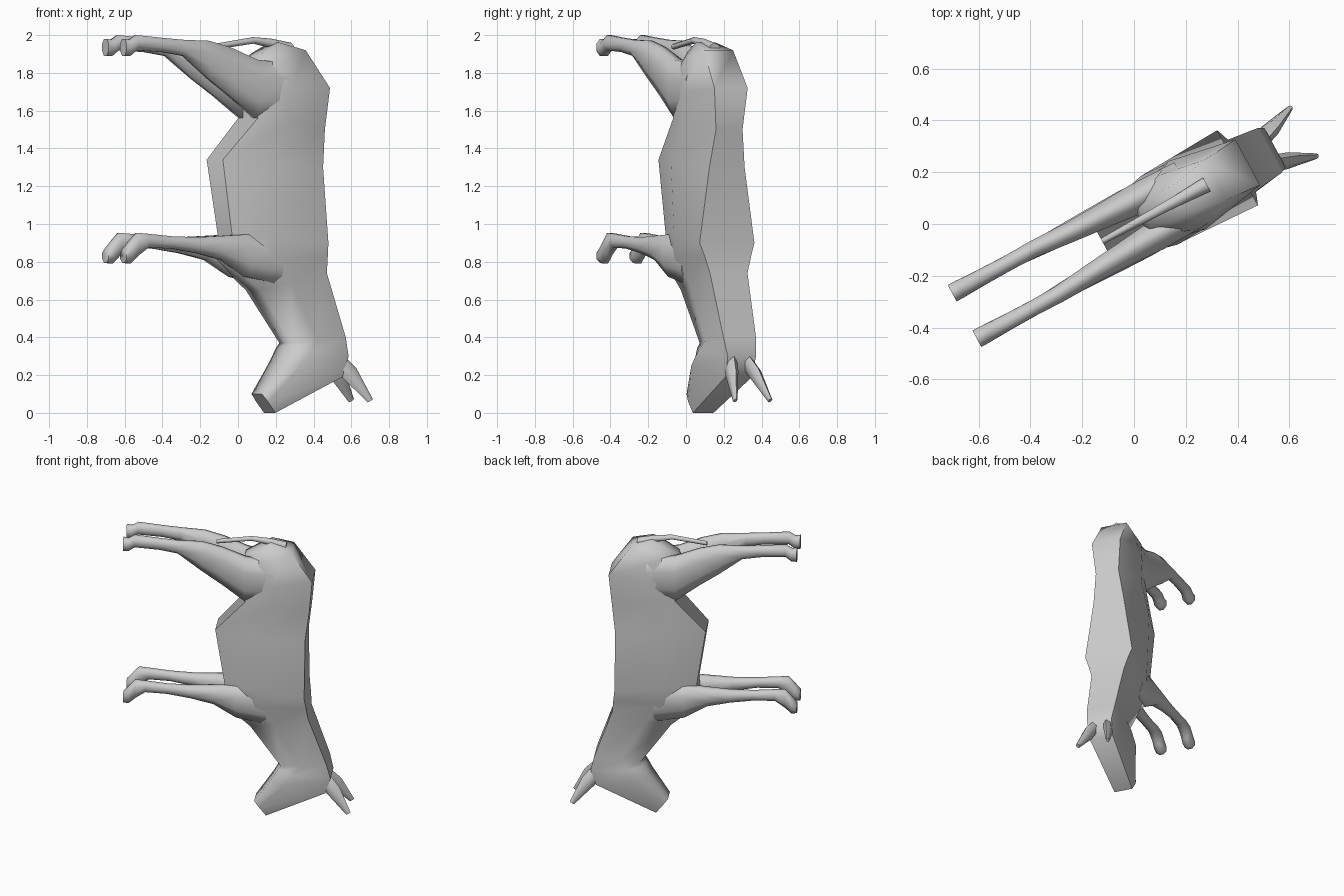
import bpy, bmesh, math

cube = bpy.data.objects.get("Cube")
if cube:
    bpy.data.objects.remove(cube)

HEADING = math.radians(28.5)   # local x runs from the feet to the back

grey = bpy.data.materials.new("plain_grey")
grey.use_nodes = True
grey.diffuse_color = (0.6, 0.6, 0.6, 1)
grey.node_tree.nodes["Principled BSDF"].inputs["Base Color"].default_value = (0.6, 0.6, 0.6, 1)


def loft(name, rings, mirrored=False, crease=70):
    """Skin a list of equal rings, cap both ends and smooth the result."""
    bm = bmesh.new()
    loops = [[bm.verts.new(p) for p in ring] for ring in rings]
    n = len(loops[0])
    for a, b in zip(loops, loops[1:]):
        for i in range(n):
            j = (i + 1) % n
            bm.faces.new((a[i], a[j], b[j], b[i]))
    bm.faces.new(loops[0])
    bm.faces.new(loops[-1])
    bmesh.ops.recalc_face_normals(bm, faces=bm.faces)
    mesh = bpy.data.meshes.new(name)
    bm.to_mesh(mesh)
    bm.free()
    mesh.materials.append(grey)
    obj = bpy.data.objects.new(name, mesh)
    bpy.context.collection.objects.link(obj)
    obj.rotation_euler.z = HEADING
    if mirrored:
        mod = obj.modifiers.new("mirror", 'MIRROR')
        mod.use_axis = (False, True, False)
    bpy.ops.object.select_all(action='DESELECT')
    obj.select_set(True)
    bpy.context.view_layer.objects.active = obj
    bpy.ops.object.shade_smooth_by_angle(angle=math.radians(crease))
    return obj


def trunk_ring(belly, back, wb, wm, wt, f=0.42):
    """Six-sided section between a belly point and a back point (x, z)."""
    mx = belly[0] + (back[0] - belly[0]) * f
    mz = belly[1] + (back[1] - belly[1]) * f
    half = [(belly[0], wb, belly[1]), (mx, wm, mz), (back[0], wt, back[1])]
    return half + [(x, -y, z) for x, y, z in reversed(half)]


def limb_ring(x, lo, hi, yc, hw, sides=8):
    """Rounded-box section across a limb that runs along x."""
    c, h = (lo + hi) / 2, (hi - lo) / 2
    k = 1 / math.cos(math.pi / sides)
    ring = []
    for i in range(sides):
        t = 2 * math.pi * (i + 0.5) / sides
        ring.append((x, yc + hw * k * math.cos(t), c + h * k * math.sin(t)))
    return ring


# Trunk, neck and head, from rump to muzzle
trunk = [
    ((.05, 1.87), (.22, 1.96), .04, .06, .06),
    ((.03, 1.80), (.36, 1.92), .06, .12, .088),
    ((.04, 1.68), (.50, 1.72), .10, .15, .10),
    ((.06, 1.56), (.48, 1.50), .11, .145, .08),
    ((-.14, 1.34), (.455, 1.30), .09, .15, .106),
    ((-.08, .95), (.455, .90), .08, .15, .165),
    ((-.10, .81), (.465, .83), .08, .14, .14),
    ((.09, .65), (.474, .74), .08, .12, .113),
    ((.29, .37), (.596, .40), .075, .11, .098),
    ((.27, .34), (.62, .30), .08, .13, .085, .3),
    ((.23, .27), (.585, .19), .075, .135, .08, .22),
    ((.113, .10), (.191, 0), .058, .066, .062),
]
loft("body", [trunk_ring(*r) for r in trunk])

# Hind legs, from hoof to thigh
hind = [
    (-.745, 1.89, 1.98, .10, .036),
    (-.71, 1.89, 1.975, .10, .036),
    (-.67, 1.92, 2.0, .10, .033),
    (-.51, 1.91, 1.985, .10, .03),
    (-.385, 1.89, 1.975, .10, .033),
    (-.23, 1.77, 1.97, .09, .04),
    (-.10, 1.68, 1.935, .085, .048),
    (.06, 1.56, 1.87, .08, .06),
    (.25, 1.58, 1.85, .08, .055),
]
loft("hind_legs", [limb_ring(*r) for r in hind], True)

# Front legs, from hoof to shoulder
front = [
    (-.745, .795, .865, .10, .036),
    (-.71, .79, .905, .10, .036),
    (-.665, .83, .953, .10, .034),
    (-.60, .875, .948, .10, .032),
    (-.46, .87, .935, .10, .03),
    (-.30, .845, .93, .095, .037),
    (-.15, .81, .937, .09, .047),
    (0, .72, .945, .085, .055),
    (.20, .68, .93, .08, .055),
]
loft("front_legs", [limb_ring(*r) for r in front], True)

# Tail, hanging from the rump
tail = [
    (.32, 1.90, 1.955, 0, .03),
    (.20, 1.935, 1.978, 0, .022),
    (.09, 1.957, 1.987, 0, .018),
    (-.14, 1.925, 1.952, 0, .012),
]
loft("tail", [limb_ring(*r, sides=6) for r in tail])


# Ears, tapering out from the poll
def ear_ring(x, y, z, r):
    pts = []
    for i in range(6):
        t = math.tau * i / 6
        pts.append((x + r * math.cos(t), y + r * .75 * math.sin(t), z + r * .6 * math.cos(t)))
    return pts


ears = [(.575, .045, .28, .04), (.635, .068, .21, .042), (.74, .105, .065, .015)]
loft("ears", [ear_ring(*r) for r in ears], True)
